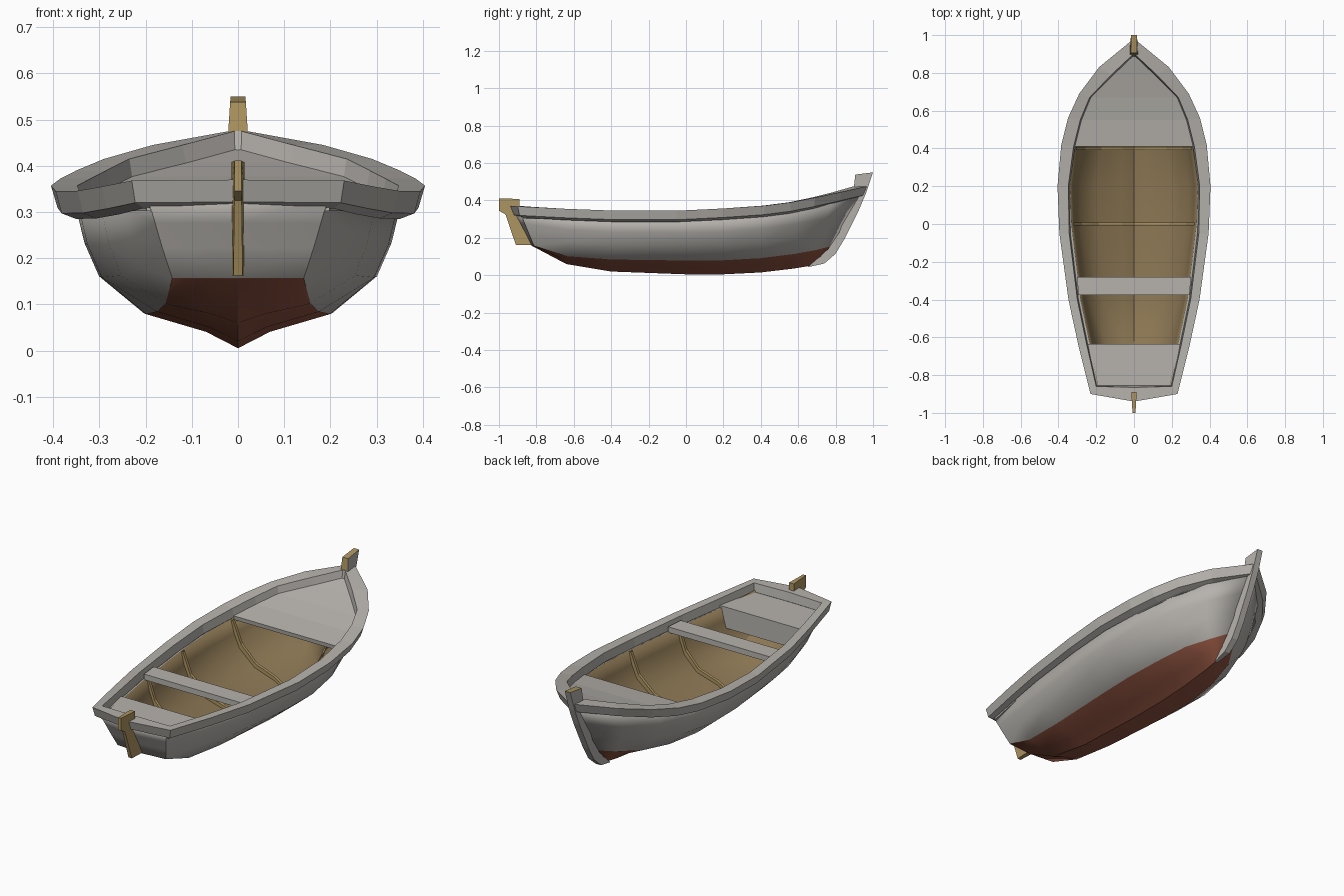
import bpy, math

if "Cube" in bpy.data.objects:
    bpy.data.objects.remove(bpy.data.objects["Cube"])


def mat(name, c):
    m = bpy.data.materials.new(name)
    m.diffuse_color = (*c, 1)
    m.use_nodes = True
    m.node_tree.nodes["Principled BSDF"].inputs["Base Color"].default_value = m.diffuse_color
    return m


GREY = mat("grey paint", (0.47, 0.45, 0.42))
RED = mat("red bottom paint", (0.27, 0.085, 0.05))
BROWN = mat("brown interior", (0.27, 0.19, 0.09))
TAN = mat("tan wood", (0.42, 0.30, 0.12))


def make(name, verts, faces, mats, mirror=True, thick=0, mat_offset=0):
    me = bpy.data.meshes.new(name)
    me.from_pydata(verts, [], faces)
    for m in mats:
        me.materials.append(m)
    ob = bpy.data.objects.new(name, me)
    bpy.context.collection.objects.link(ob)
    if mirror:
        ob.modifiers.new("mirror", 'MIRROR').merge_threshold = 0.0005
    if thick:
        s = ob.modifiers.new("thickness", 'SOLIDIFY')
        s.thickness, s.offset = thick, -1
        s.material_offset = mat_offset
    return ob


def lerp(a, b, t):
    return a + (b - a) * t


# Hull stations: sheer y, x, z, keel y, z, fullness (-1 stern, 0 middle, 1 bow)
ST = [(-.885, .195, .33, -.81, .15, -1), (-.64, .245, .31, -.64, .06, -.4),
      (-.4, .295, .3, -.4, .02, -.1), (0, .343, .3, 0, .005, 0),
      (.2, .35, .305, .2, .005, 0), (.4, .328, .32, .4, .015, .12),
      (.6, .275, .35, .57, .035, .35), (.78, .17, .385, .66, .05, .7),
      (.93, .02, .43, .73, .065, 1)]
MID = [(0, 0), (.2, .12), (.58, .25), (.86, .52), (.95, .76), (1, 1)]
BOW = [(0, 0), (.2, .12), (.4, .25), (.68, .52), (.85, .76), (1, 1)]
STERN = [(0, 0), (.3, .015), (.73, .04), (.84, .4), (.92, .7), (1, 1)]


def section(s):
    ys, xs, zs, yk, zk, w = s
    end = BOW if w > 0 else STERN
    pts = []
    for m, e in zip(MID, end):
        fx, fz = lerp(m[0], e[0], abs(w)), lerp(m[1], e[1], abs(w))
        pts.append((xs * fx, lerp(yk, ys, fz), lerp(zk, zs, fz)))
    return pts


def station_at(y):
    for a, b in zip(ST, ST[1:]):
        if a[0] <= y <= b[0]:
            t = (y - a[0]) / (b[0] - a[0])
            return [lerp(p, q, t) for p, q in zip(a, b)]


# Hull shell with red bottom and brown inside
N = len(MID)
V = [p for s in ST for p in section(s)]
F, idx = [], []
for i in range(len(ST) - 1):
    for j in range(N - 1):
        a, b = i * N + j, (i + 1) * N + j
        F.append((a, b, b + 1, a + 1))
        idx.append(1 if j < 2 else 0)
# Transom, slightly bowed out along its centre
c0 = len(V)
V += [(0, p[1] - .03 * j / (N - 1), p[2]) for j, p in enumerate(section(ST[0]))][1:]
F.append((0, 1, c0))
idx.append(1)
for j in range(1, N - 1):
    F.append((c0 + j - 1, j, j + 1, c0 + j))
    idx.append(1 if j < 2 else 0)
hull = make("hull", V, F, [GREY, RED, BROWN, BROWN], thick=.012, mat_offset=2)
for p, k in zip(hull.data.polygons, idx):
    p.material_index = k
bpy.context.view_layer.objects.active = hull
hull.select_set(True)
bpy.ops.object.shade_smooth_by_angle(angle=math.radians(42))
for e in hull.data.edges:
    if all(abs(V[v][0]) < 1e-5 and v < c0 for v in e.vertices):
        e.use_edge_sharp = True

# Gunwale: outer x, y, inner x, y, top z
RIM = [(0, -.94, 0, -.865, .37), (.23, -.9, .2, -.86, .368), (.295, -.64, .25, -.64, .355),
       (.347, -.4, .3, -.4, .346), (.395, -.05, .343, -.05, .345), (.405, .2, .348, .2, .357),
       (.385, .42, .32, .41, .372), (.35, .56, .285, .55, .39), (.29, .69, .235, .67, .415),
       (.185, .83, .12, .79, .445), (.02, .965, .008, .895, .475), (0, .97, 0, .895, .475)]
V, F = [], []
for xo, yo, xi, yi, z in RIM:
    for t, dz in ((0, 0), (.25, -.048), (.85, -.06), (1.12, -.045), (1, 0)):
        V.append((max(0, lerp(xo, xi, t)), lerp(yo, yi, t), z + dz))
for i in range(len(RIM) - 1):
    for j in range(5):
        k = (j + 1) % 5
        F.append((i * 5 + j, i * 5 + k, i * 5 + 5 + k, i * 5 + 5 + j))
make("gunwale", V, F, [GREY])


# Decks and seats: half-width strips of (x, y, z)
def plank(name, edge, thick):
    V = [q for x, y, z in edge for q in ((0, y, z), (x, y, z))]
    F = [(2 * i, 2 * i + 1, 2 * i + 3, 2 * i + 2) for i in range(len(edge) - 1)]
    make(name, V, F, [GREY], thick=thick)


plank("bow_deck", [(r[2] + .004, r[3], r[4] - .038) for r in RIM[6:11]], .022)
plank("middle_seat", [(.293, -.375, .328), (.303, -.28, .328)], .03)
plank("stern_seat", [(.198, -.87, .322), (.245, -.635, .322)], .02)
make("stern_seat_panel", [(0, -.635, .31), (.236, -.635, .31), (.208, -.635, .21), (0, -.635, .21)],
     [(0, 1, 2, 3)], [GREY], thick=.015)

# Ribs following the inside of the hull
for n, y in enumerate((-.35, 0, .4)):
    V, F = [], []
    pts = section(station_at(y))
    for x, py, z in pts:
        for k, dz, dy in ((.99, .004, -.008), (.99, .004, .008), (.935, .03, .008), (.935, .03, -.008)):
            V.append((x * k, y + dy, z + (dz if z < .25 else 0)))
    for i in range(N - 1):
        for j in range(4):
            k = (j + 1) % 4
            F.append((i * 4 + j, i * 4 + k, i * 4 + 4 + k, i * 4 + 4 + j))
    make(f"rib_{n + 1}", V, F, [TAN])


# Solid part from a side profile of (y, z, half width)
def profile_part(name, prof, mats):
    n = len(prof)
    V = [(w, y, z) for y, z, w in prof] + [(-w, y, z) for y, z, w in prof]
    F = [tuple(range(n)), tuple(reversed(range(n, 2 * n)))]
    F += [(i, i + n, (i + 1) % n + n, (i + 1) % n) for i in range(n)]
    return make(name, V, F, mats, mirror=False)


# Stem post: grey outside, tan on the top and inner face
stem = profile_part("stem_post", [
    (.65, .043, .008), (.74, .063, .016), (.8, .115, .018), (.845, .19, .018), (.925, .35, .018),
    (.963, .44, .018), (1.0, .55, .016), (.905, .538, .017), (.893, .43, .024), (.86, .34, .022),
    (.82, .23, .022), (.76, .14, .022)], [GREY, TAN])
for p in stem.data.polygons:
    if p.center.z > .45 and abs(p.normal.x) < .7 and (p.normal.y < -.5 or p.normal.z > .7):
        p.material_index = 1

# Rudder
profile_part("rudder", [
    (-.89, .408, .014), (-1.0, .411, .008), (-1.0, .345, .008), (-.965, .325, .008),
    (-.91, .163, .01), (-.81, .163, .014), (-.89, .345, .014)], [TAN])
